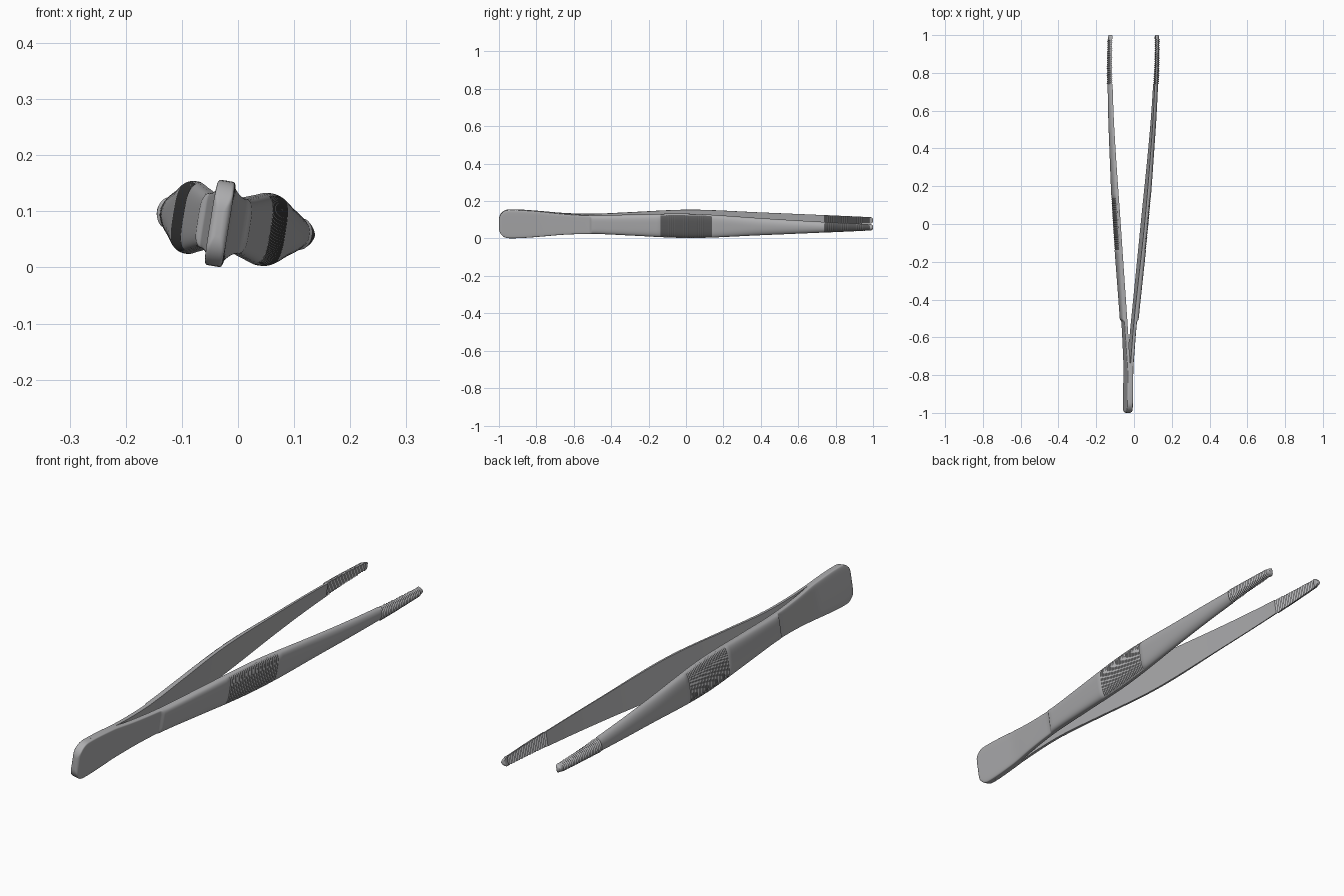
import bpy, bmesh, math
from mathutils import Matrix, Vector

cube = bpy.data.objects.get("Cube")
if cube:
    bpy.data.objects.remove(cube)

steel = bpy.data.materials.new("grey steel")
steel.use_nodes = True
grey = (0.42, 0.42, 0.43, 1)
steel.diffuse_color = grey
steel.node_tree.nodes["Principled BSDF"].inputs["Base Color"].default_value = grey

# control values along the length: (y, value)
WIDTH = [(-1, .074), (-.92, .077), (-.8, .07), (-.65, .056), (-.5, .05), (-.3, .056),
         (-.05, .065), (.1, .063), (.4, .046), (.75, .028), (1, .016)]
INNER = [(-1, -.001), (-.78, -.001), (-.7, .004), (-.5, .019), (0, .064),
         (.5, .102), (.8, .115), (1, .116)]
THICK = [(-1, .026), (-.5, .028), (0, .027), (.5, .023), (1, .02)]
SQUARE = [(-1, 4), (-.5, 4), (-.1, 3.4), (.15, 3.2), (.4, 2.3), (1, 2)]
STEP_Y, GRIP, TEETH = -.52, (-.14, .14), (.74, .98)
SEGMENTS = 28


def curve(points, y):
    """Smooth cubic through the control values."""
    last = len(points) - 1

    def slope(i):
        a, b = points[max(i - 1, 0)], points[min(i + 1, last)]
        return (b[1] - a[1]) / (b[0] - a[0])
    i = 0
    while i < last - 1 and y > points[i + 1][0]:
        i += 1
    (y0, a), (y1, b) = points[i], points[i + 1]
    h = y1 - y0
    t = (y - y0) / h
    return (a * (2*t**3 - 3*t*t + 1) + b * (3*t*t - 2*t**3)
            + h * (slope(i) * (t**3 - 2*t*t + t) + slope(i + 1) * (t**3 - t*t)))


def rounded(distance, radius):
    """Inset that rounds a corner near an end."""
    d = min(max(distance, 0), radius)
    return radius - math.sqrt(radius**2 - (radius - d)**2)


def stations():
    ys = {round(-.94 + i * .02, 4) for i in range(96)}
    ys = {y for y in ys if not any(a - .01 < y < b + .01 for a, b in (GRIP, TEETH))}
    ends = [.06 * (1 - math.cos(math.pi / 2 * i / 10)) for i in range(10)]
    ys |= {-1 + d for d in ends} | {1 - d * .3 for d in ends}
    ys |= {STEP_Y + i * .004 for i in range(6)}
    for (a, b), n in ((GRIP, 56), (TEETH, 48)):
        ys |= {a + (b - a) * i / n for i in range(n + 1)}
    return sorted(ys)


def ridge(y, span, n, depth):
    """Zigzag offset inside a ridged zone."""
    a, b = span
    if not a - 1e-6 <= y <= b + 1e-6:
        return 0
    return depth * (round((y - a) / (b - a) * n) % 2)


def section(y):
    """Half-superellipse outside and a flat inside, as (offset, height) pairs."""
    s = min(max((y - STEP_Y) / .02, 0), 1)
    s = s * s * (3 - 2 * s)
    width = curve(WIDTH, y) - rounded(y + 1, .05) - rounded(1 - y, .012)
    thick = .018 + s * (curve(THICK, y) - .018)
    thick -= rounded(y + 1, .012) + rounded(1 - y, .008)
    power = 2 / (9 + s * (curve(SQUARE, y) - 9))
    inner = curve(INNER, y) + ridge(y, TEETH, 48, .005) + rounded(1 - y, .005)
    if y < -.78:
        inner = -.001
    cut = ridge(y, GRIP, 56, .0025)
    points = []
    for i in range(SEGMENTS + 1):
        a = -math.pi / 2 + math.pi * i / SEGMENTS
        out = thick * max(math.cos(a), 0)**power
        if abs(math.sin(a)) < .93:
            out -= cut
        points.append((inner + out, math.copysign(width * abs(math.sin(a))**power, a)))
    return points


def arm(name, side):
    bm = bmesh.new()
    tilt = Matrix.Rotation(math.radians(9.2), 3, 'Y')
    rings = []
    for y in stations():
        axis = Vector((-.0175 + .0155 * y, 0, .0785))
        rings.append([bm.verts.new(tilt @ Vector((side * u, y, v)) + axis)
                      for u, v in section(y)])
    count = SEGMENTS + 1
    for a, b in zip(rings, rings[1:]):
        for i in range(count):
            j = (i + 1) % count
            bm.faces.new((a[i], a[j], b[j], b[i]))
    bm.faces.new(rings[0])
    bm.faces.new(rings[-1])
    bmesh.ops.recalc_face_normals(bm, faces=bm.faces[:])
    mesh = bpy.data.meshes.new(name)
    bm.to_mesh(mesh)
    bm.free()
    mesh.materials.append(steel)
    obj = bpy.data.objects.new(name, mesh)
    bpy.context.collection.objects.link(obj)
    bpy.ops.object.select_all(action='DESELECT')
    obj.select_set(True)
    bpy.context.view_layer.objects.active = obj
    bpy.ops.object.shade_smooth_by_angle(angle=math.radians(30))


# the two sprung arms, joined at the handle end
arm("left_arm", 1)
arm("right_arm", -1)
